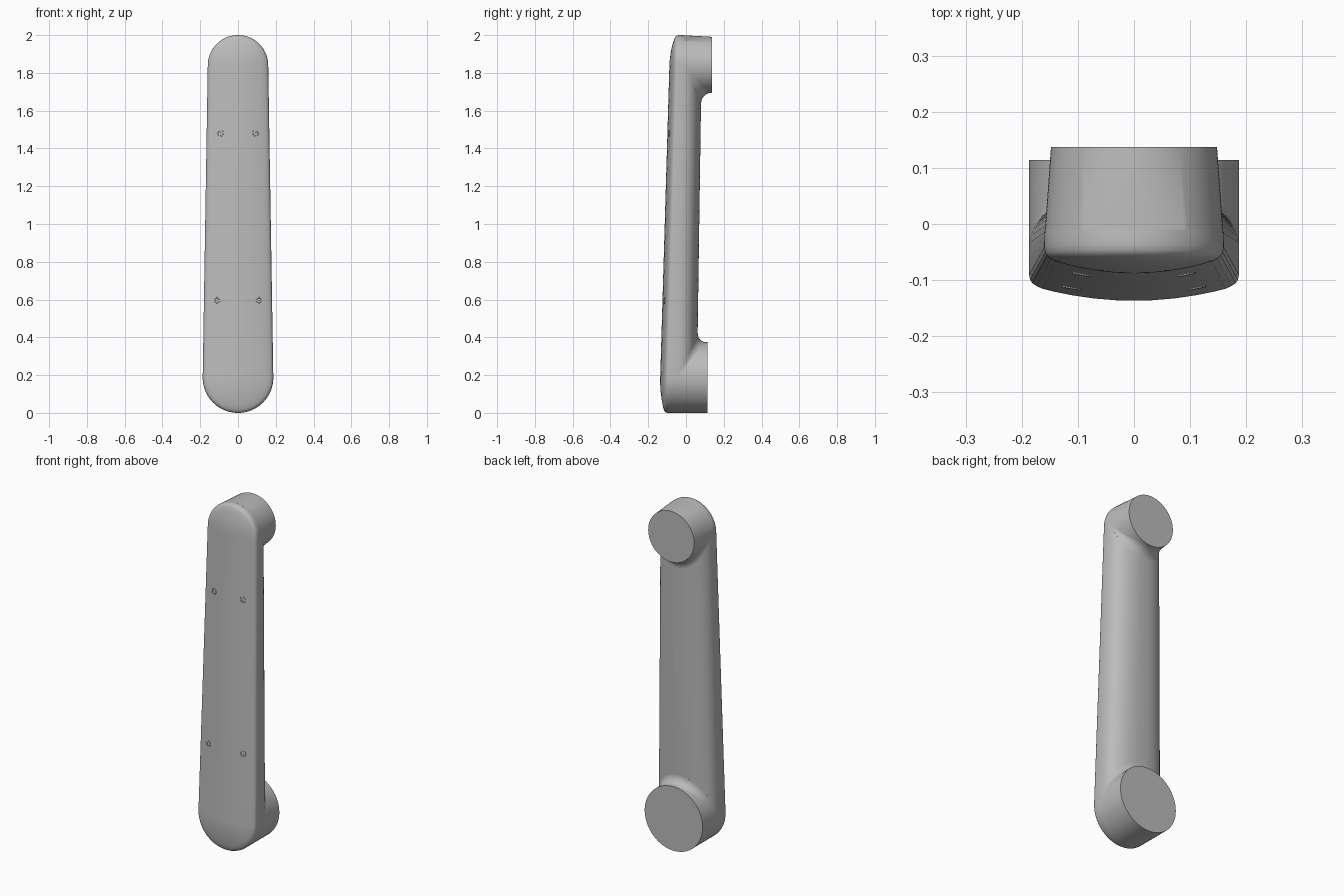
import bpy, bmesh
from math import sin, cos, pi, hypot, atan
from mathutils import Vector, Matrix

cube = bpy.data.objects.get("Cube")
if cube:
    bpy.data.objects.remove(cube)

grey = bpy.data.materials.new("satin grey")
grey.use_nodes = True
grey.diffuse_color = (0.5, 0.5, 0.5, 1)
grey.node_tree.nodes["Principled BSDF"].inputs["Base Color"].default_value = (0.5, 0.5, 0.5, 1)

# Tapered spine: centre height and radius of each rounded end
Z_LOW, R_LOW = 0.187, 0.187
Z_TOP, R_TOP = 1.84, 0.16
POWER = 2.4


def lerp(a, b, t):
    return a + (b - a) * t


def front_y(z):
    return -0.142 + 0.0294 * z


def side_y(z):
    return -0.05 + 0.01 * z


def back_y(z):
    return 0.056 + 0.0146 * z


def stem_back(x, z):
    """Depth of the grip's rounded back at a point."""
    u = min(1, max(0, (z - Z_LOW) / (Z_TOP - Z_LOW)))
    t = min(1, hypot(x, z - lerp(Z_LOW, Z_TOP, u)) / lerp(R_LOW, R_TOP, u))
    return lerp(side_y(z), back_y(z), (1 - t ** POWER) ** (1 / POWER))


def finish(bm, name):
    bmesh.ops.recalc_face_normals(bm, faces=bm.faces)
    mesh = bpy.data.meshes.new(name)
    bm.to_mesh(mesh)
    bm.free()
    mesh.materials.append(grey)
    obj = bpy.data.objects.new(name, mesh)
    bpy.context.collection.objects.link(obj)
    bpy.ops.object.select_all(action="DESELECT")
    obj.select_set(True)
    bpy.context.view_layer.objects.active = obj
    bpy.ops.object.shade_smooth_by_angle(angle=0.6)
    return obj


def loft(name, rings):
    """Skin a list of equal closed rings and cap both ends."""
    bm = bmesh.new()
    rows = [[bm.verts.new(p) for p in ring] for ring in rings]
    n = len(rows[0])
    for a, b in zip(rows, rows[1:]):
        for i in range(n):
            j = (i + 1) % n
            bm.faces.new((a[i], a[j], b[j], b[i]))
    bm.faces.new(rows[0])
    bm.faces.new(rows[-1])
    return finish(bm, name)


# Grip body: concentric rounded outlines, crowned front and rounded back
ARC, SIDE = 40, 12
outline = []
for zc, r, start, end_z, end_r in ((Z_TOP, R_TOP, 0, Z_LOW, R_LOW), (Z_LOW, R_LOW, pi, Z_TOP, R_TOP)):
    for i in range(ARC + 1):
        a = start + pi * i / ARC
        outline.append((zc, r, cos(a), sin(a)))
    for i in range(1, SIDE):
        u = i / SIDE
        outline.append((lerp(zc, end_z, u), lerp(r, end_r, u), -cos(start), 0))


def body_ring(s, depth):
    ring = []
    for zc, r, dx, dz in outline:
        x, z = s * r * dx, zc + s * r * dz
        ring.append((x, depth(z), z))
    return ring


crown = [(s, 0.028 * s * s) for s in (0.03, 0.2, 0.4, 0.6, 0.75, 0.87)]
crown += [(0.93, 0.026), (0.97, 0.031), (0.99, 0.037), (1, 0.046)]
rings = [body_ring(s, lambda z, d=d: front_y(z) + d) for s, d in crown]
STEPS = 16
for i in range(STEPS):
    a = pi / 2 * i / STEPS
    s, h = cos(a) ** (2 / POWER), sin(a) ** (2 / POWER)
    rings.append(body_ring(s, lambda z, h=h: lerp(side_y(z), back_y(z), h)))
loft("grip_body", rings)


# End pads: flat backed round columns with a fillet draped onto the grip
def end_pad(name, z0, r0, z1, r1, top, fillet, toward):
    count, steps = 96, 8
    base = side_y(z0)

    def point(a, y, extra=0):
        v = (y - base) / (top - base)
        r = lerp(r0, r1, v) + extra
        return Vector((r * cos(a), y, lerp(z0, z1, v) + r * sin(a)))

    angles = [2 * pi * i / count for i in range(count)]
    rows = [[point(a, base) for a in angles]]
    for k in range(steps + 1):
        b = pi / 2 * k / steps
        row = []
        for a in angles:
            r = fillet * max(0, toward * sin(a)) ** 2
            y = base
            for _ in range(4):
                p = point(a, y, r * (1 - sin(b)))
                y = min(top - 0.002, stem_back(p.x, p.z) + r * (1 - cos(b)))
            row.append(point(a, y, r * (1 - sin(b))))
        rows.append(row)
    rows.append([point(a, top) for a in angles])
    loft(name, rows)


end_pad("upper_end_pad", Z_TOP, R_TOP, 1.843, 0.148, 0.137, 0.05, -1)
end_pad("lower_end_pad", Z_LOW, R_LOW, 0.187, 0.187, 0.114, 0.046, 1)


# Screws: shallow rim with a sunken hexagonal socket, set on the crowned front
def screw(name, x, z):
    half = lerp(R_LOW, R_TOP, (z - Z_LOW) / (Z_TOP - Z_LOW))
    y = front_y(z) + 0.028 * (x / half) ** 2
    normal = Vector((0.056 * x / half ** 2, -1, 0.0294)).normalized()
    turn = normal.to_track_quat("Z", "Y").to_matrix().to_4x4()
    bm = bmesh.new()
    place = Matrix.Translation((x, y, z)) @ turn
    bmesh.ops.create_cone(bm, cap_ends=True, segments=24, radius1=0.018, radius2=0.017,
                          depth=0.004, matrix=place)
    bm.faces.ensure_lookup_table()
    cap = max((f for f in bm.faces if len(f.verts) == 24),
              key=lambda f: f.calc_center_median().dot(normal))
    for width, sink in ((0.004, 0), (0.001, -0.0015), (0.006, 0), (0.001, -0.0015)):
        bmesh.ops.inset_region(bm, faces=[cap], thickness=width, depth=sink)
    finish(bm, name)


for level, x, z in (("upper", 0.093, 1.48), ("lower", 0.112, 0.595)):
    for side, sign in (("left", 1), ("right", -1)):
        screw(f"{level}_{side}_screw", sign * x, z)
